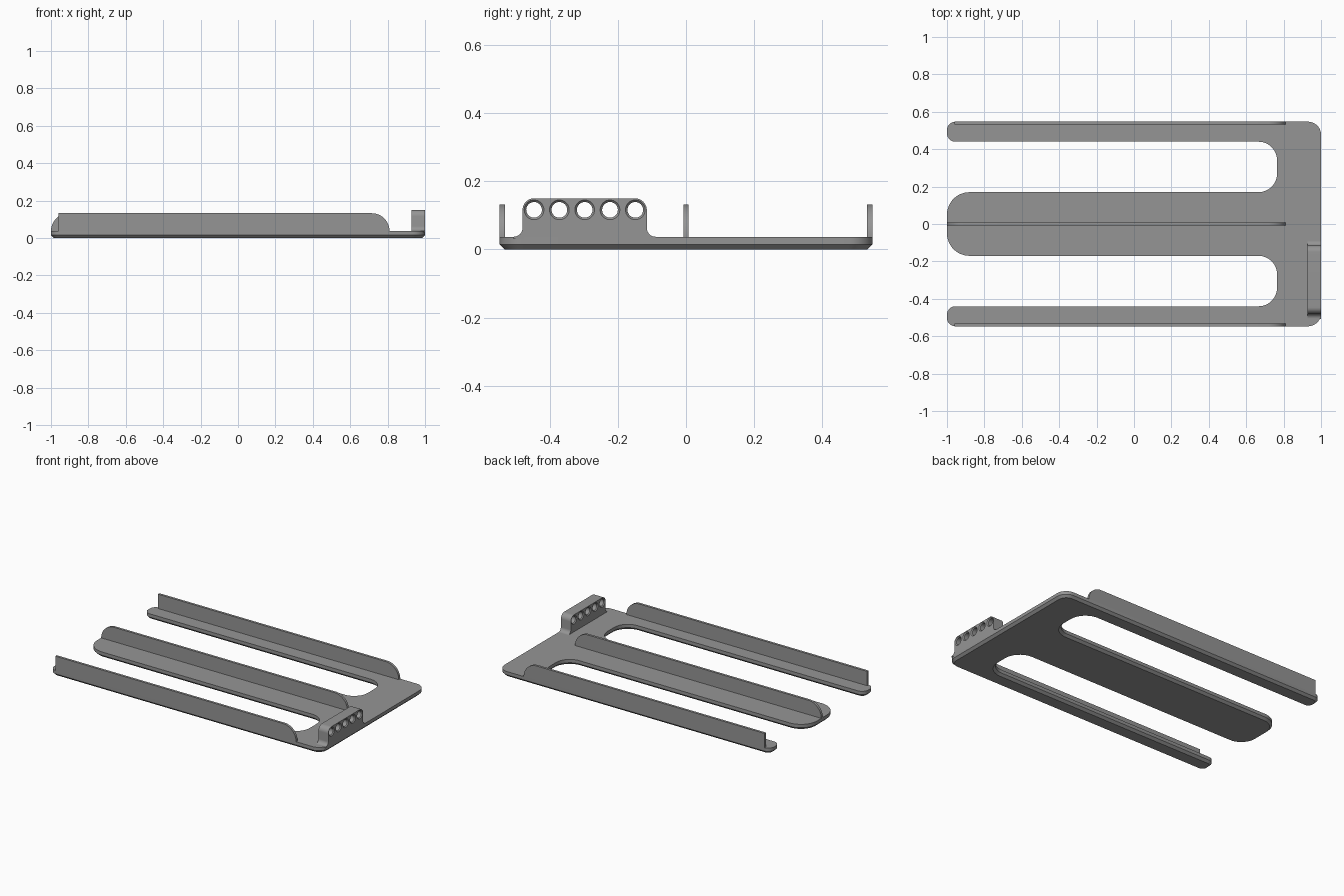
import bpy, bmesh, math
from mathutils import Vector

if "Cube" in bpy.data.objects:
    bpy.data.objects.remove(bpy.data.objects["Cube"])

grey = bpy.data.materials.new("mid grey")
grey.diffuse_color = (0.3, 0.3, 0.3, 1)
grey.use_nodes = True
grey.node_tree.nodes["Principled BSDF"].inputs["Base Color"].default_value = grey.diffuse_color

HALF_Y = 0.547      # half width of the tray
PLATE_TOP = 0.037
CHAMFER = 0.015


def rounded(corners, seg=12):
    """Outline from (u, v, radius) right-angled corners, convex or concave."""
    pts = []
    n = len(corners)
    for i, (u, v, r) in enumerate(corners):
        p = Vector((u, v))
        if r == 0:
            pts.append(p)
            continue
        a = (Vector(corners[i - 1][:2]) - p).normalized()
        b = (Vector(corners[(i + 1) % n][:2]) - p).normalized()
        c = p + (a + b) * r
        for k in range(seg + 1):
            t = math.pi / 2 * k / seg
            pts.append(c - (b * math.cos(t) + a * math.sin(t)) * r)
    return pts


def inset(pts, d):
    """Move a counter-clockwise outline inward by d with mitred corners."""
    out = []
    for i, p in enumerate(pts):
        e1 = (p - pts[i - 1]).normalized()
        e2 = (pts[(i + 1) % len(pts)] - p).normalized()
        n1, n2 = Vector((-e1.y, e1.x)), Vector((-e2.y, e2.x))
        out.append(p + (n1 + n2) * d / (1 + n1.dot(n2)))
    return out


def loft(name, rings):
    """Closed solid through matching rings of 3D points."""
    bm = bmesh.new()
    loops = [[bm.verts.new(p) for p in ring] for ring in rings]
    n = len(loops[0])
    for lo, hi in zip(loops, loops[1:]):
        for i in range(n):
            j = (i + 1) % n
            bm.faces.new((lo[i], lo[j], hi[j], hi[i]))
    bm.faces.new(loops[0][::-1])
    bm.faces.new(loops[-1])
    bmesh.ops.recalc_face_normals(bm, faces=bm.faces)
    mesh = bpy.data.meshes.new(name)
    bm.to_mesh(mesh)
    bm.free()
    mesh.materials.append(grey)
    ob = bpy.data.objects.new(name, mesh)
    bpy.context.collection.objects.link(ob)
    return ob


def smooth(ob):
    bpy.ops.object.select_all(action='DESELECT')
    ob.select_set(True)
    bpy.context.view_layer.objects.active = ob
    bpy.ops.object.shade_smooth_by_angle(angle=math.radians(30))


# Fork-shaped plate with three arms and a chamfered underside
half = [(1, HALF_Y, 0.07), (-1, HALF_Y, 0.045), (-1, 0.44, 0.045),
        (0.765, 0.44, 0.1), (0.765, 0.17, 0.1), (-1, 0.17, 0.12)]
outline = rounded(half + [(x, -y, r) for x, y, r in reversed(half)])
plate = loft("base_plate", [
    [(p.x, p.y, 0) for p in inset(outline, CHAMFER)],
    [(p.x, p.y, CHAMFER) for p in outline],
    [(p.x, p.y, PLATE_TOP) for p in outline]])
smooth(plate)


# Upright fins: the outer pair is square at the open end, the middle one round
def fin(name, x0, r0, y0, y1):
    prof = rounded([(x0, 0.03, 0), (0.81, 0.03, 0),
                    (0.81, 0.132, 0.095), (x0, 0.132, r0)])
    smooth(loft(name, [[(p.x, y, p.y) for p in prof] for y in (y0, y1)]))


fin("front_fin", -0.96, 0, -HALF_Y, -HALF_Y + 0.016)
fin("middle_fin", -1, 0.095, -0.008, 0.008)
fin("back_fin", -0.96, 0, HALF_Y - 0.016, HALF_Y)

# Raised holder block with rounded shoulders and filleted feet
X0, X1 = 0.927, 1.0
prof = rounded([(-0.507, 0.03, 0), (-0.507, PLATE_TOP, 0),
                (-0.48, PLATE_TOP, 0.026), (-0.48, 0.15, 0.035),
                (-0.115, 0.15, 0.035), (-0.115, PLATE_TOP, 0.026),
                (-0.088, PLATE_TOP, 0), (-0.088, 0.03, 0)])
holder = loft("hole_holder", [[(x, p.x, p.y) for p in prof] for x in (X0, X1)])

# Five through holes, chamfered at both faces
for i in range(5):
    cy, cz = -0.446 + i * 0.0743, 0.116
    stations = [(X0 - 0.005, 0.034), (X0 + 0.006, 0.023),
                (X1 - 0.006, 0.023), (X1 + 0.005, 0.034)]
    rings = [[(x, cy + r * math.cos(k * math.tau / 32),
               cz + r * math.sin(k * math.tau / 32)) for k in range(32)]
             for x, r in stations]
    cutter = loft("hole_cutter", rings)
    cutter.hide_render = True
    mod = holder.modifiers.new("hole", 'BOOLEAN')
    mod.operation = 'DIFFERENCE'
    mod.solver = 'EXACT'
    mod.object = cutter
    bpy.context.view_layer.objects.active = holder
    bpy.ops.object.modifier_apply(modifier=mod.name)
    bpy.data.objects.remove(cutter)
smooth(holder)
